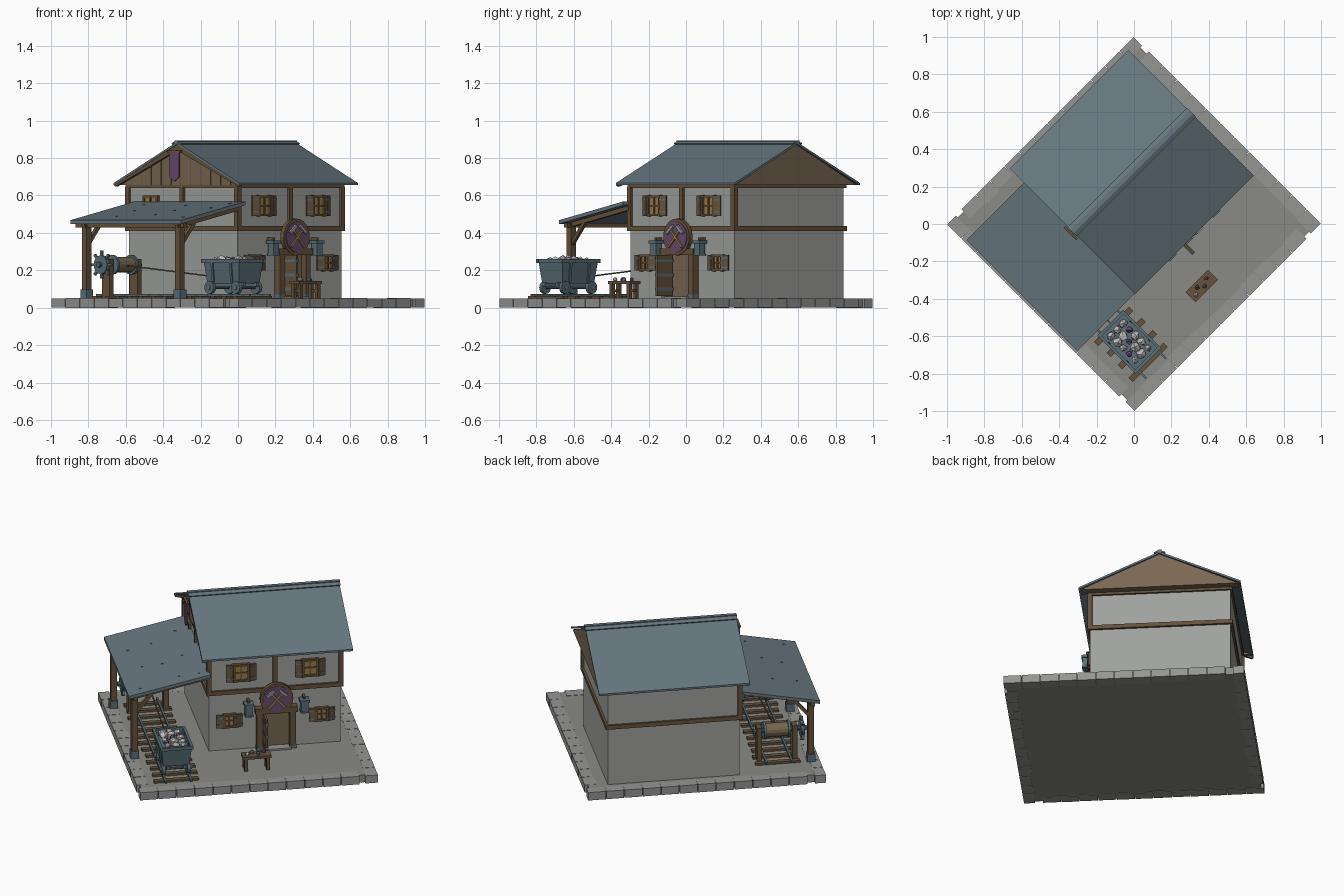
import bpy, bmesh, math, random
from mathutils import Matrix, Vector

if "Cube" in bpy.data.objects:
    bpy.data.objects.remove(bpy.data.objects["Cube"])

random.seed(4)
COLOURS = {
    "plaster": (.35, .36, .34), "slate": (.135, .185, .215), "timber": (.135, .085, .045),
    "planks": (.19, .135, .085), "ground": (.255, .26, .24), "stone": (.30, .30, .295),
    "metal": (.10, .16, .185), "purple": (.14, .07, .16), "amber": (.32, .20, .06), "ore": (.52, .50, .50)}
MATS = {}
for n, c in COLOURS.items():
    MATS[n] = bpy.data.materials.new(n)
    MATS[n].diffuse_color = (*c, 1)

parts = {}


def mesh_of(name, mat):
    return parts.setdefault(name, (bmesh.new(), mat))[0]


def box(name, mat, c, s, rot=Matrix()):
    m = Matrix.Translation(c) @ rot @ Matrix.Diagonal((*s, 1))
    return bmesh.ops.create_cube(mesh_of(name, mat), size=1, matrix=m)["verts"]


def span(name, mat, a, b):
    a, b = Vector(a), Vector(b)
    return box(name, mat, (a + b) / 2, b - a)


def beam(name, mat, p, q, w):
    p, q = Vector(p), Vector(q)
    d = q - p
    box(name, mat, (p + q) / 2, (w, w, d.length), d.to_track_quat('Z', 'Y').to_matrix().to_4x4())


def cyl(name, mat, c, r, depth, axis, seg=16):
    rot = Vector(axis).to_track_quat('Z', 'Y').to_matrix().to_4x4()
    bmesh.ops.create_cone(mesh_of(name, mat), cap_ends=True, segments=seg, radius1=r, radius2=r,
                          depth=depth, matrix=Matrix.Translation(c) @ rot)


def prism(name, mat, pts, a, b, axis):
    # extrude a 2D outline along x (points are y,z) or y (points are x,z)
    bm = mesh_of(name, mat)
    put = (lambda t, p: (t, *p)) if axis == 'x' else (lambda t, p: (p[0], t, p[1]))
    lo = [bm.verts.new(put(a, p)) for p in pts]
    hi = [bm.verts.new(put(b, p)) for p in pts]
    faces = [bm.faces.new(lo), bm.faces.new(hi[::-1])]
    for i in range(len(pts)):
        j = (i + 1) % len(pts)
        faces.append(bm.faces.new((lo[i], hi[i], hi[j], lo[j])))
    bmesh.ops.recalc_face_normals(bm, faces=faces)


def rock(name, mat, c, r):
    vs = bmesh.ops.create_icosphere(mesh_of(name, mat), subdivisions=1, radius=r,
                                    matrix=Matrix.Translation(c))["verts"]
    for v in vs:
        v.co += Vector(random.uniform(-.2, .2) * r for _ in range(3))


# ground slab and kerb blocks
E, G = .707, .05
span("ground_slab", "ground", (-.69, -.69, .002), (.69, .69, G - .001))
N = 13
step = 2 * E / N
for side in range(4):
    turn = Matrix.Rotation(side * math.pi / 2, 4, 'Z')
    for i in range(N - (side >= 0)):
        w = random.uniform(.062, .076)
        x = -E + step * (i + .5)
        box("kerb_blocks", "stone", turn @ Vector((x, -E + w / 2, G / 2)),
            (step - .004, w, G + random.uniform(-.001, .002)), turn)

# house walls
X0, X1, Y0, Y1, YM = -.21, .573, -.208, .616, .205
span("walls", "plaster", (X0, Y0, G), (X1, Y1, .66))

# timber framing
for z0, z1, o in ((.41, .436, .014), (.64, .664, .012)):
    for y in (Y0, Y1):
        span("wall_beams", "timber", (X0 - o, y - o, z0), (X1 + o, y + o, z1))
    for x in (X0, X1):
        span("wall_beams", "timber", (x - o, Y0, z0), (x + o, Y1, z1))
for x, y in ((X0, Y0), ((X0 + X1) / 2, Y0), (X1, Y0), (X0, YM), (X0, Y1)):
    box("wall_posts", "timber", (x, y, .54), (.027, .027, .21))

# main roof, gables, rafters and ridge
RX0, RX1, RW, EZ, RZ = -.26, .636, .475, .655, .885
for s in (-1, 1):
    e = YM + s * RW
    prism("roof_slopes", "slate", [(e, EZ), (YM, RZ - .012), (YM, RZ), (e, EZ + .012)], RX0, RX1, 'x')
    prism("gable_rafters", "timber", [(e - s * .01, EZ - .008), (YM, RZ - .042), (YM, RZ - .013), (e, EZ)],
          RX0 + .002, RX0 + .02, 'x')
tri = [(YM - RW + .012, EZ), (YM + RW - .012, EZ), (YM, RZ - .013)]
prism("back_gable", "planks", tri, X1, RX1 - .008, 'x')
prism("front_gable", "planks", tri, X0 - .016, X0, 'x')
for i in range(-5, 6):
    y = i * .075
    h = (RZ - EZ) * (1 - abs(y) / RW) - .02
    span("gable_seams", "timber", (X0 - .018, YM + y - .0015, EZ), (X0 - .015, YM + y + .0015, EZ + h))
span("ridge_cap", "slate", (RX0 - .004, YM - .012, RZ - .012), (RX1 + .004, YM + .012, RZ + .01))
for s in (-1, 1):
    box("ridge_cap", "slate", ((RX0 + RX1) / 2, YM + s * .018, RZ - .002), (RX1 - RX0 + .006, .032, .007),
        Matrix.Rotation(-s * .45, 4, 'X'))

# hanging banner
prism("banner", "purple", [(YM - .038, .83), (YM + .038, .83), (YM + .038, .7), (YM, .675), (YM - .038, .7)],
      -.278, -.27, 'x')
span("banner_rod", "timber", (-.281, YM - .048, .828), (-.267, YM + .048, .84))
beam("banner_rod", "timber", (-.21, YM, .834), (-.28, YM, .834), .012)

# lean-to roof with nails
SX0, SX1, SY0, SY1 = -.695, X0, -.265, .572
shed_z = lambda x: .468 + (x - SX0) / (SX1 - SX0) * .1
prism("shed_roof", "slate", [(SX0, .448), (SX1, .548), (SX1, .568), (SX0, .468)], SY0, SY1, 'y')
for x in (-.58, -.42, -.28):
    for y in (-.17, .08, .36):
        xx = x + random.uniform(-.04, .04)
        box("roof_nails", "metal", (xx, y + random.uniform(-.05, .05), shed_z(xx) + .001), (.014, .007, .004))

# lean-to posts, feet, beams and braces
for y in (-.215, .49):
    span("shed_posts", "timber", (-.672, y - .018, G), (-.636, y + .018, .45))
    box("post_feet", "metal", (-.654, y, .074), (.048, .048, .048))
    beam("shed_beams", "timber", (-.68, y, .437), (X0, y, .533), .024)
    beam("shed_braces", "timber", (-.65, y, .335), (-.55, y, .455), .02)
span("shed_beams", "timber", (-.668, SY0 + .01, .43), (-.64, SY1 - .01, .452))

# rail track
TX = -.463
for i in range(13):
    box("sleepers", "timber", (TX + random.uniform(-.008, .008), -.577 + i * .089, G + .005), (.265, .032, .014))
for s in (-1, 1):
    span("rails", "metal", (TX + s * .075 - .006, -.63, G + .01), (TX + s * .075 + .006, .53, G + .024))

# ore cart
CY = -.428
bm = mesh_of("cart_tub", "metal")
for v in box("cart_tub", "metal", (TX, CY, .19), (.18, .27, .12)):
    if v.co.z < .19:
        v.co.x = TX + (v.co.x - TX) * .86
        v.co.y = CY + (v.co.y - CY) * .88
top = max(bm.faces, key=lambda f: f.calc_center_median().z)
bmesh.ops.inset_individual(bm, faces=[top], thickness=.012)
well = bmesh.ops.extrude_discrete_faces(bm, faces=[top])["faces"]
bmesh.ops.translate(bm, verts=well[0].verts, vec=(0, 0, -.03))
for s in (-1, 1):
    box("cart_rim", "metal", (TX + s * .09, CY, .25), (.016, .29, .02))
    box("cart_rim", "metal", (TX, CY + s * .135, .25), (.196, .016, .02))
    box("cart_chassis", "metal", (TX + s * .05, CY, .125), (.02, .27, .022))
    cyl("cart_axles", "metal", (TX, CY + s * .1, .108), .008, .19, (1, 0, 0), 8)
    for t in (-1, 1):
        cyl("cart_wheels", "metal", (TX + t * .075, CY + s * .1, .108), .034, .02, (1, 0, 0), 16)
        cyl("cart_hubs", "stone", (TX + t * .088, CY + s * .1, .108), .014, .012, (1, 0, 0), 10)
        box("cart_ribs", "metal", (TX + t * .083, CY + s * .07, .19), (.016, .014, .11),
            Matrix.Rotation(t * .1, 4, 'Y'))
for i in range(5):
    for j in (-1, 0, 1):
        gem = (i * 3 + j) % 4 == 2
        rock("cart_gems" if gem else "cart_ore", "purple" if gem else "ore",
             (TX + j * .047, CY - .092 + i * .046, .25 + random.uniform(-.008, .006)),
             .018 if gem else random.uniform(.02, .03))

# winch: stands, drum, pegged wheel and rope
WY, WZ = .417, .23
for s in (-1, 1):
    box("winch_stands", "timber", (TX + s * .105, WY, (G + .26) / 2), (.03, .06, .26 - G))
    cyl("drum_flanges", "metal", (TX + s * .072, WY, WZ), .053, .014, (1, 0, 0), 16)
cyl("winch_drum", "planks", (TX, WY, WZ), .042, .15, (1, 0, 0), 16)
cyl("winch_axle", "metal", (TX - .02, WY, WZ), .014, .32, (1, 0, 0), 10)
cyl("peg_wheel", "metal", (TX - .15, WY, WZ), .05, .022, (1, 0, 0), 16)
for i in range(8):
    a = i * math.pi / 4
    d = Vector((0, math.cos(a), math.sin(a)))
    c = Vector((TX - .15, WY, WZ))
    beam("wheel_pegs", "metal", c + d * .045, c + d * .075, .013)
beam("rope", "timber", (TX, WY - .04, WZ - .005), (TX, CY + .135, .165), .007)

# windows with shutters
def window(x, z, w, h):
    y = Y0 - .004
    box("window_glass", "amber", (x, y, z), (w, .012, h))
    for s in (-1, 1):
        box("window_frames", "timber", (x + s * w / 2, y - .005, z), (.012, .022, h + .016))
        box("window_frames", "timber", (x, y - .005, z + s * h / 2), (w + .024, .022, .012))
        hinge = Matrix.Rotation(s * .3, 4, 'Z')
        box("shutters", "timber", (x + s * (w / 2 + .026), y - .01, z), (.042, .01, h + .008), hinge)
        for t in (-1, 1):
            box("shutter_bands", "metal", (x + s * (w / 2 + .026), y - .012, z + t * h * .32), (.043, .012, .008), hinge)
    box("window_bars", "timber", (x, y - .005, z), (.008, .014, h))
    box("window_bars", "timber", (x, y - .005, z), (w, .014, .007))


DX = .185
for s in (-1, 1):
    window(DX + s * .205, .545, .085, .1)
    window(DX + s * .275, .24, .062, .075)
# shed-side window
span("side_glass", "amber", (X0 - .01, .39, .5), (X0, .49, .59))
for y in (.39, .44, .49):
    span("side_frame", "timber", (X0 - .016, y - .006, .494), (X0, y + .006, .596))
for z in (.497, .545, .593):
    span("side_frame", "timber", (X0 - .015, .385, z - .006), (X0, .495, z + .006))

# doorway, open door and step
span("door_recess", "planks", (DX - .09, Y0 - .006, G), (DX + .09, Y0, .3))
for s in (-1, 1):
    box("door_frame", "timber", (DX + s * .098, Y0 - .018, .175), (.036, .045, .25))
    box("door_feet", "metal", (DX + s * .098, Y0 - .018, .06), (.042, .052, .022))
box("door_frame", "timber", (DX, Y0 - .02, .3), (.25, .055, .034))
box("door_step", "stone", (DX, Y0 - .03, .054), (.17, .06, .012))
box("door_leaf", "timber", (DX - .072, Y0 - .07, .172), (.014, .115, .22))
for z in (.1, .175, .25):
    box("door_bands", "metal", (DX - .072, Y0 - .07, z), (.02, .118, .014))

# round sign with crossed tools
SZ, SY = .378, Y0 - .038
cyl("sign_rim", "timber", (DX, SY, SZ), .098, .026, (0, 1, 0), 24)
cyl("sign_face", "purple", (DX, SY - .012, SZ), .082, .01, (0, 1, 0), 24)
for s in (-1, 1):
    beam("sign_tools", "amber", (DX - s * .05, SY - .02, SZ - .055), (DX + s * .04, SY - .02, SZ + .045), .012)
    beam("tool_heads", "stone", (DX + s * .015, SY - .022, SZ + .06), (DX + s * .06, SY - .022, SZ + .02), .016)

# lanterns
for s in (-1, 1):
    x = DX + s * .165
    box("lanterns", "metal", (x, Y0 - .04, .315), (.042, .042, .06))
    box("lantern_caps", "metal", (x, Y0 - .04, .352), (.056, .056, .016))
    box("lantern_caps", "metal", (x, Y0 - .04, .283), (.05, .05, .01))
    box("lantern_arms", "timber", (x, Y0 - .02, .367), (.014, .05, .014))

# work bench with samples
BX, BY = .022, -.49
box("bench_top", "timber", (BX, BY, .134), (.17, .075, .016))
for s in (-1, 1):
    for t in (-1, 1):
        box("bench_legs", "timber", (BX + s * .065, BY + t * .025, .088), (.02, .02, .078))
    box("bench_rails", "timber", (BX + s * .065, BY, .09), (.012, .05, .014))
for i, m in enumerate(("ore", "purple", "metal", "purple")):
    rock("bench_" + m, m, (BX - .055 + i * .033, BY + (i % 2) * .024 - .012, .15), .013)

# turn everything an eighth and make the objects
ROT = Matrix.Rotation(math.pi / 4, 4, 'Z')
for name, (bm, mat) in parts.items():
    bm.transform(ROT)
    me = bpy.data.meshes.new(name)
    bm.to_mesh(me)
    bm.free()
    me.materials.append(MATS[mat])
    bpy.context.collection.objects.link(bpy.data.objects.new(name, me))

for m in bpy.data.materials:
    if m.users and not m.is_grease_pencil:
        m.use_nodes = True
        m.node_tree.nodes["Principled BSDF"].inputs["Base Color"].default_value = m.diffuse_color
